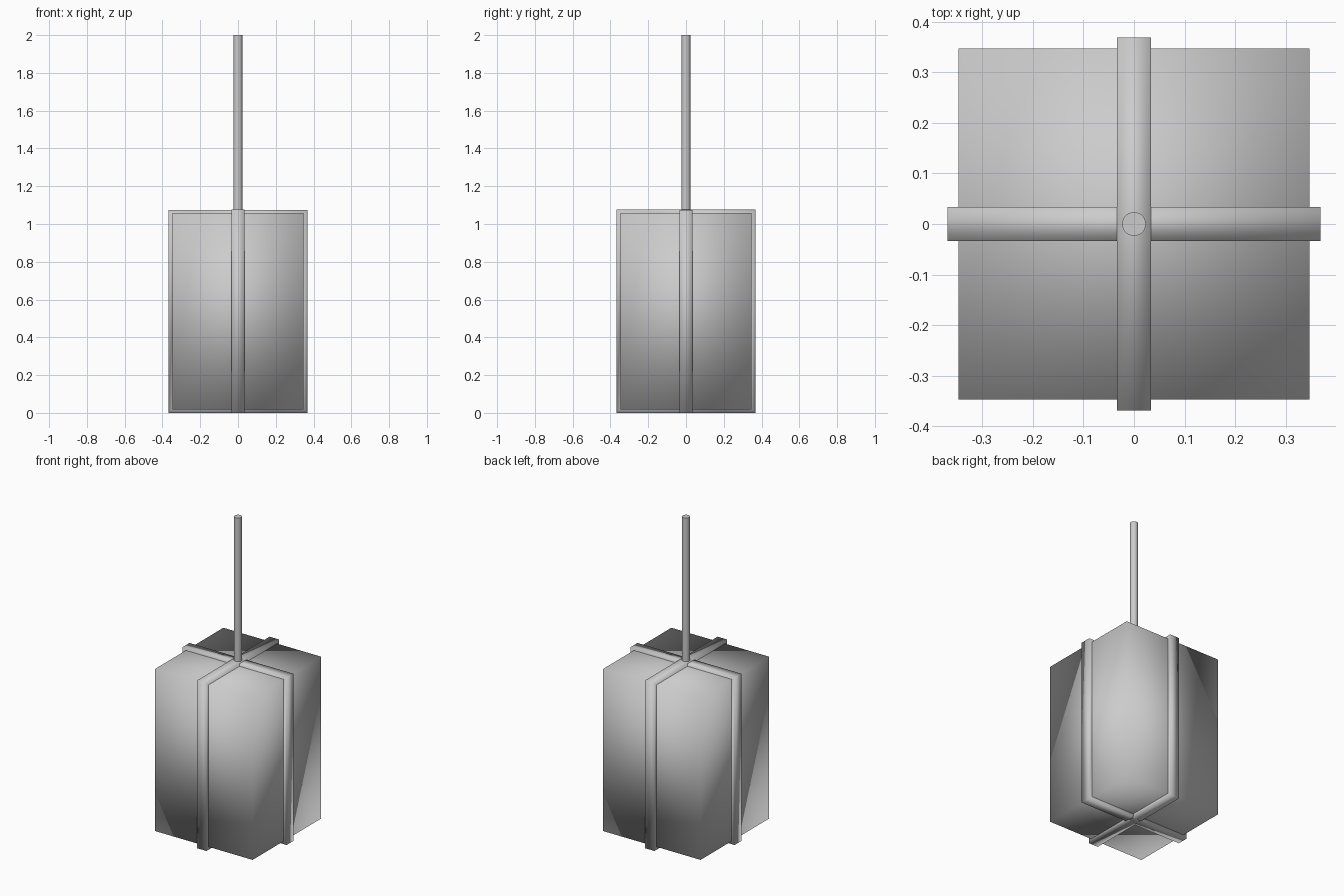
import bpy, bmesh, math

if "Cube" in bpy.data.objects:
    bpy.data.objects.remove(bpy.data.objects["Cube"])

BOX = 0.347          # half width of the crate
OUT = 0.369          # half width over the straps
TOP = 1.077          # height over the straps


def smooth(obj):
    for p in obj.data.polygons:
        p.use_smooth = True


def strap_loop(name, angle, top):
    """Square-section rectangular loop around the crate."""
    half, depth = 0.034, 0.05
    outer = [(-OUT, 0), (OUT, 0), (OUT, top), (-OUT, top)]
    i = OUT - depth
    inner = [(-i, depth), (i, depth), (i, top - depth), (-i, top - depth)]
    bm = bmesh.new()
    rings = [[bm.verts.new((x, y, z)) for x, z in pts]
             for pts, y in ((outer, -half), (outer, half), (inner, half), (inner, -half))]
    for r in range(4):
        a, b = rings[r], rings[(r + 1) % 4]
        for k in range(4):
            n = (k + 1) % 4
            bm.faces.new((a[k], a[n], b[n], b[k]))
    bmesh.ops.recalc_face_normals(bm, faces=bm.faces)
    mesh = bpy.data.meshes.new(name)
    bm.to_mesh(mesh)
    bm.free()
    obj = bpy.data.objects.new(name, mesh)
    obj.rotation_euler.z = angle
    bpy.context.collection.objects.link(obj)
    smooth(obj)


# Crate body, softly shaded
z0, z1 = 0.018, 1.059
bpy.ops.mesh.primitive_cube_add(size=1, location=(0, 0, (z0 + z1) / 2))
crate = bpy.context.object
crate.name = "crate"
crate.scale = (2 * BOX, 2 * BOX, z1 - z0)
bpy.ops.object.transform_apply(location=False, rotation=False, scale=True)
smooth(crate)

# Two crossing straps
strap_loop("side_strap", 0, TOP - 0.002)
strap_loop("front_strap", math.pi / 2, TOP)

# Hanging rope
bpy.ops.mesh.primitive_cylinder_add(vertices=24, radius=0.0235, depth=0.95,
                                    location=(0, 0, 1.525))
rope = bpy.context.object
rope.name = "hanging_rope"
bpy.ops.object.shade_smooth_by_angle(angle=math.radians(40))
